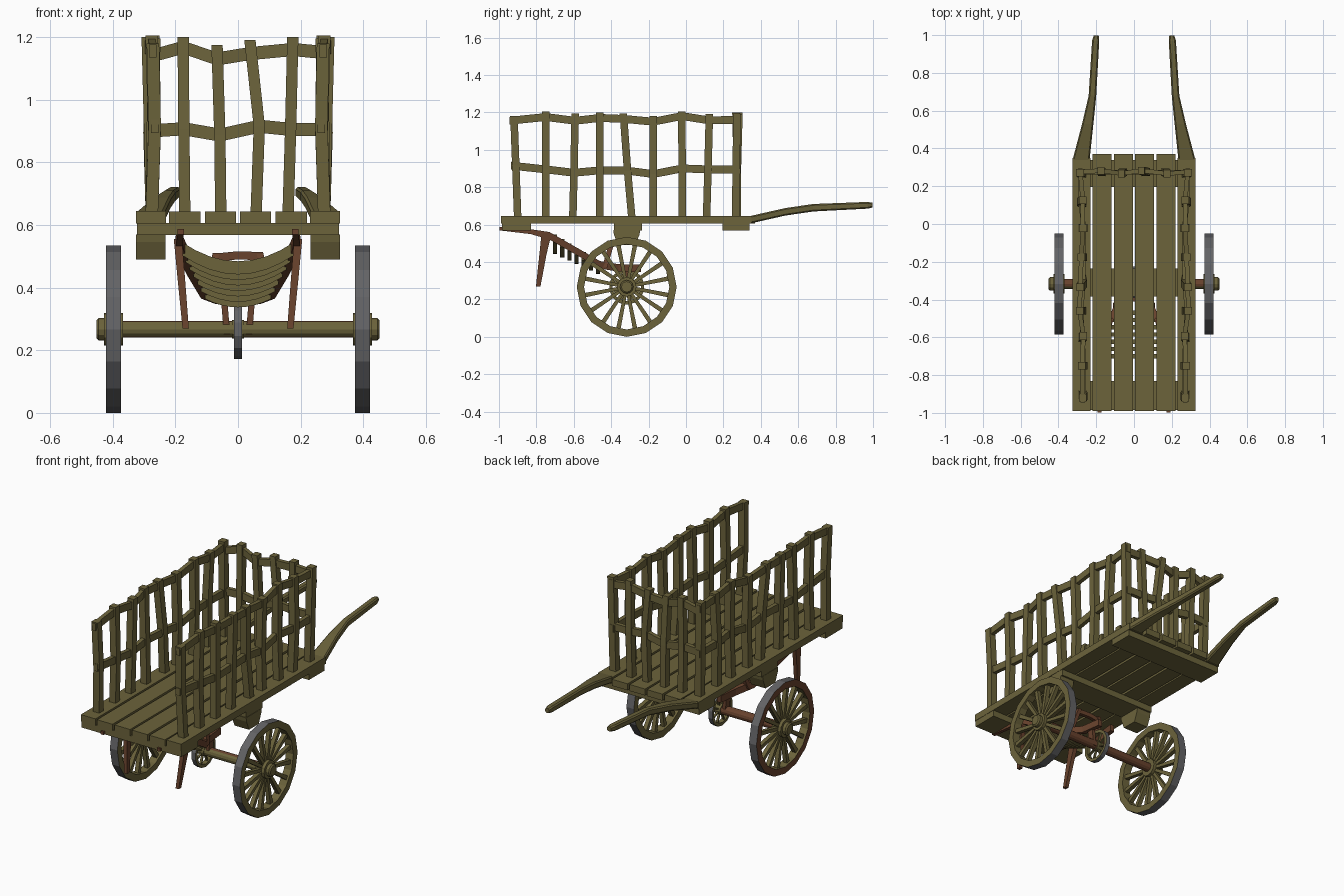
import bpy, bmesh, math, random
from mathutils import Vector

if "Cube" in bpy.data.objects:
    bpy.data.objects.remove(bpy.data.objects["Cube"])

random.seed(4)


def material(name, rgb):
    m = bpy.data.materials.new(name)
    m.diffuse_color = (*rgb, 1)
    m.use_nodes = True
    m.node_tree.nodes["Principled BSDF"].inputs["Base Color"].default_value = m.diffuse_color
    return m


OLIVE = material("olive wood", (0.15, 0.126, 0.044))
BROWN = material("red brown wood", (0.14, 0.055, 0.026))
IRON = material("grey iron", (0.125, 0.125, 0.13))
X, Y, Z = Vector((1, 0, 0)), Vector((0, 1, 0)), Vector((0, 0, 1))


def finish(name, bm, mats):
    bmesh.ops.recalc_face_normals(bm, faces=bm.faces)
    me = bpy.data.meshes.new(name)
    bm.to_mesh(me)
    bm.free()
    for m in mats:
        me.materials.append(m)
    ob = bpy.data.objects.new(name, me)
    bpy.context.collection.objects.link(ob)
    return ob


def add_sweep(bm, pts, halves, a, b, chamfer=0):
    """Rectangular (or chamfered) section in the a/b plane carried along pts."""
    if isinstance(halves[0], (int, float)):
        halves = [halves] * len(pts)
    rings = []
    for p, (u, v) in zip(pts, halves):
        c = chamfer
        sec = [(u, -v), (u, v), (-u, v), (-u, -v)] if not c else [
            (u, -v + c), (u, v - c), (u - c, v), (-u + c, v),
            (-u, v - c), (-u, -v + c), (-u + c, -v), (u - c, -v)]
        rings.append([bm.verts.new(Vector(p) + a * s + b * t) for s, t in sec])
    n = len(rings[0])
    for r, q in zip(rings, rings[1:]):
        for i in range(n):
            bm.faces.new((r[i], r[(i + 1) % n], q[(i + 1) % n], q[i]))
    bm.faces.new(rings[0])
    bm.faces.new(rings[-1])


def sweep(name, pts, halves, a, b, mat=OLIVE, chamfer=0):
    bm = bmesh.new()
    add_sweep(bm, pts, halves, a, b, chamfer)
    return finish(name, bm, [mat])


def box(name, x0, x1, y0, y1, z0, z1, mat=OLIVE):
    xm, zm = (x0 + x1) / 2, (z0 + z1) / 2
    return sweep(name, [(xm, y0, zm), (xm, y1, zm)], ((x1 - x0) / 2, (z1 - z0) / 2), X, Z, mat)


def add_lathe(bm, profile, n, cy, cz, closed=False):
    """Revolve (x, radius) points about an x axis; returns one face list per profile edge."""
    rings = []
    for k in range(n):
        t = 2 * math.pi * k / n
        rings.append([bm.verts.new((x, cy + r * math.sin(t), cz + r * math.cos(t))) for x, r in profile])
    m = len(profile)
    bands = []
    for i in range(m if closed else m - 1):
        j = (i + 1) % m
        bands.append([bm.faces.new((rings[k][i], rings[k][j], rings[(k + 1) % n][j], rings[(k + 1) % n][i]))
                      for k in range(n)])
    if not closed:
        for e in (0, -1):
            bands.append([bm.faces.new([r[e] for r in rings])])
    return bands


AY, AZ = -0.317, 0.267  # axle position


# Deck planks, side rails and cross members
for i, x in enumerate((-0.17, -0.056, 0.056, 0.17)):
    box(f"deck_plank_{i}", x - 0.05, x + 0.05, -0.99, 0.37, 0.605, 0.643)
for i, (y0, y1) in enumerate(((-0.985, -0.83), (-0.385, -0.235), (0.195, 0.34))):
    box(f"cross_beam_{i}", -0.323, 0.323, y0, y1, 0.568, 0.606)

for s, side in ((-1, "left"), (1, "right")):
    xs = sorted((s * 0.23, s * 0.325))
    box(f"{side}_side_rail", *xs, -0.99, 0.35, 0.605, 0.645)
    # wheel bracket, narrowing downwards
    sweep(f"{side}_wheel_bracket", [(s * 0.278, AY, 0.57), (s * 0.278, AY, 0.545), (s * 0.278, AY, 0.49)],
          [(0.047, 0.072), (0.047, 0.068), (0.047, 0.045)], X, Y)
    # pull handle
    sweep(f"{side}_handle",
          [(s * 0.28, 0.34, 0.625), (s * 0.245, 0.53, 0.668), (s * 0.22, 0.68, 0.69),
           (s * 0.203, 0.97, 0.703), (s * 0.2, 0.998, 0.704)],
          [(0.045, 0.02), (0.03, 0.02), (0.02, 0.02), (0.019, 0.018), (0.013, 0.013)], X, Z, OLIVE, 0.007)

# Side fences: per post (bottom y, top y, top z, upper rail z, middle rail z)
SIDE = [(-0.9, -0.92, 1.18, 1.155, 0.915), (-0.75, -0.75, 1.205, 1.175, 0.895),
        (-0.605, -0.593, 1.195, 1.155, 0.877), (-0.46, -0.46, 1.2, 1.17, 0.89),
        (-0.29, -0.335, 1.195, 1.165, 0.888), (-0.175, -0.175, 1.18, 1.15, 0.87),
        (-0.02, -0.022, 1.205, 1.18, 0.9), (0.11, 0.125, 1.19, 1.157, 0.895),
        (0.265, 0.272, 1.195, 1.16, 0.895)]
wob = [(random.uniform(-0.012, 0.012), random.uniform(-0.008, 0.012)) for _ in SIDE]
for s, side in ((-1, "left"), (1, "right")):
    upper, middle = [], []
    for i, ((yb, yt, zt, zu, zm), (w0, w1)) in enumerate(zip(SIDE, wob)):
        xt, xm = s * (0.278 + w0), s * (0.272 + w1)
        ym = (yb + yt) / 2
        sweep(f"{side}_fence_post_{i}", [(s * 0.275, yb, 0.64), (xm, ym, zm), (xt, yt, zt)],
              (0.02, 0.02), X, Y)
        upper.append((xt, yt, zu))
        middle.append((xm, ym, zm))
    for name, line in (("upper", upper), ("middle", middle)):
        line[0] = (line[0][0], line[0][1] - 0.025, line[0][2])
        line[-1] = (line[-1][0], line[-1][1] + 0.022, line[-1][2])
        sweep(f"{side}_fence_{name}_rail", line, (0.012, 0.021), X, Z)

# End fence: per post (bottom x, middle x, top x, top z, upper rail z, middle rail z)
END = [(-0.17, -0.173, -0.175, 1.2, 1.167, 0.907), (-0.055, -0.058, -0.067, 1.175, 1.13, 0.887),
       (0.058, 0.068, 0.038, 1.19, 1.147, 0.915), (0.16, 0.168, 0.175, 1.2, 1.16, 0.905)]
upper, middle = [(-0.28, 0.275, 1.138)], [(-0.28, 0.275, 0.9)]
for i, (xb, xm, xt, zt, zu, zm) in enumerate(END):
    dy = 0.008 * (-1) ** i
    sweep(f"end_fence_post_{i}", [(xb, 0.275, 0.64), (xm, 0.275, zm), (xt, 0.275 + dy, zt)],
          (0.018, 0.02), X, Y)
    upper.append((xt, 0.275 + dy, zu))
    middle.append((xm, 0.275, zm))
sweep("end_fence_upper_rail", upper + [(0.28, 0.275, 1.15)], (0.012, 0.021), Y, Z)
sweep("end_fence_middle_rail", middle + [(0.28, 0.275, 0.905)], (0.012, 0.021), Y, Z)


def wheel(name, cx, radius, inner, half, spokes, hub_r, sides):
    bm = bmesh.new()
    bands = add_lathe(bm, [(cx - half, radius), (cx + half, radius), (cx + half, inner), (cx - half, inner)],
                      sides, AY, AZ, True)
    for f in bands[0]:
        f.material_index = 1  # iron tyre
    if cx < 0:
        for f in bands[3]:
            f.material_index = 2
    c = Vector((cx, AY, AZ))
    for k in range(spokes):
        t = 2 * math.pi * (k + 0.5) / spokes
        d = Vector((0, math.sin(t), math.cos(t)))
        add_sweep(bm, [c + d * hub_r * 0.7, c + d * (inner + 0.006)],
                  [(half * 0.5, radius * 0.032), (half * 0.5, radius * 0.045)], X, d.cross(X))
    add_lathe(bm, [(cx - half - 0.006, hub_r), (cx + half + 0.006, hub_r)], 12, AY, AZ)
    return finish(name, bm, [OLIVE, IRON, BROWN])


# Wheels, axle and axle caps
wheel("left_wheel", -0.397, 0.267, 0.228, 0.024, 16, 0.052, 16)
wheel("right_wheel", 0.397, 0.267, 0.228, 0.024, 16, 0.052, 16)
wheel("barrow_wheel", 0, 0.095, 0.077, 0.013, 8, 0.03, 14)

bm = bmesh.new()
add_lathe(bm, [(-0.43, 0.026), (0.43, 0.026)], 12, AY, AZ)
bmesh.ops.recalc_face_normals(bm, faces=bm.faces)
for f in bm.faces:
    f.material_index = 1 if f.normal.y > -0.3 else 0  # browner away from the front
finish("axle", bm, [OLIVE, BROWN])
for s, side in ((-1, "left"), (1, "right")):
    bm = bmesh.new()
    add_lathe(bm, [(s * 0.42, 0.036), (s * 0.445, 0.036), (s * 0.452, 0.028)], 12, AY, AZ)
    finish(f"{side}_axle_cap", bm, [OLIVE])

# Barrow slung underneath: side beams, legs, end posts and wheel hangers
for s, side in ((-1, "left"), (1, "right")):
    sweep(f"{side}_barrow_beam",
          [(s * 0.183, -0.998, 0.578), (s * 0.186, -0.83, 0.562), (s * 0.187, -0.73, 0.54),
           (s * 0.15, -0.59, 0.46), (s * 0.105, -0.46, 0.385), (s * 0.06, -0.36, 0.368), (s * 0.045, -0.24, 0.366)],
          [(0.01, 0.009), (0.01, 0.013)] + [(0.013, 0.02)] * 5, X, Z, BROWN)
    sweep(f"{side}_barrow_leg", [(s * 0.192, -0.745, 0.555), (s * 0.182, -0.765, 0.44), (s * 0.167, -0.79, 0.27)],
          [(0.013, 0.027), (0.012, 0.019), (0.01, 0.012)], X, Y, BROWN)
    sweep(f"{side}_barrow_end_post", [(s * 0.1, -0.435, 0.37), (s * 0.07, -0.395, 0.51)],
          (0.011, 0.014), X, Y, BROWN)
    sweep(f"{side}_barrow_hanger", [(s * 0.045, AY, 0.37), (s * 0.035, AY, 0.25)],
          (0.01, 0.02), X, Y, BROWN)
sweep("barrow_end_bar", [(-0.08, -0.4, 0.495), (0, -0.4, 0.503), (0.08, -0.4, 0.5)], (0.01, 0.013), Y, Z, BROWN)

# Sagging tray slats
N = 7
for i in range(N):
    t = i / (N - 1)
    w, y, z, sag = 0.18 - 0.075 * t, -0.7 + 0.23 * t, 0.525 - 0.14 * t, 0.062 - 0.035 * t
    pts = [(w * k / 4, y, z - sag * (1 - (k / 4) ** 2)) for k in range(-4, 5)]
    sweep(f"barrow_slat_{i}", pts, (0.011, 0.021), Y, Z)
